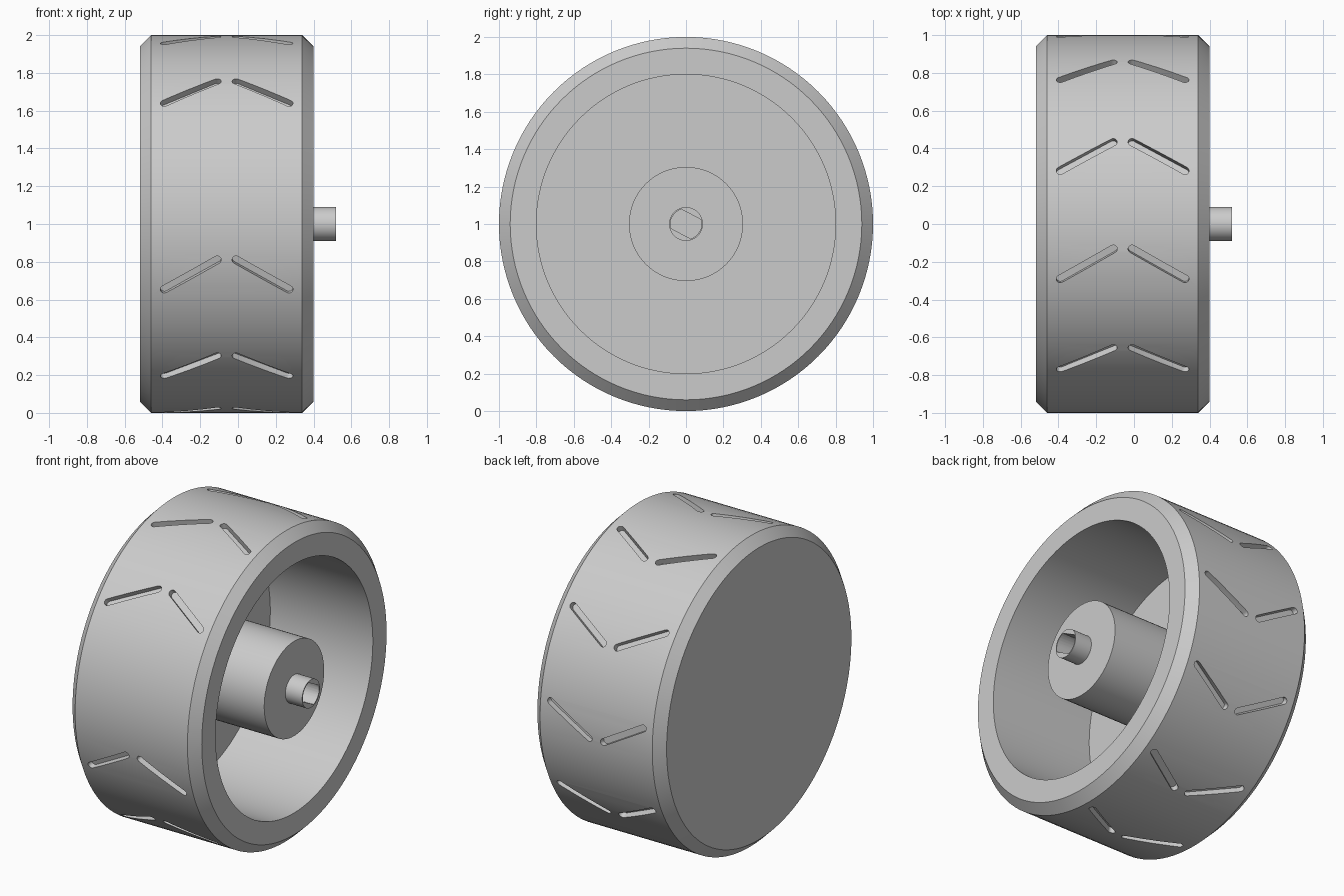
import bpy
import bmesh
import math
from mathutils import Vector

old = bpy.data.objects.get("Cube")
if old:
    bpy.data.objects.remove(old, do_unlink=True)

AXLE = Vector((0, 0, 1))
X = Vector((1, 0, 0))

grey = bpy.data.materials.new("light_grey")
grey.use_nodes = True
grey.diffuse_color = (0.6, 0.6, 0.6, 1)
grey.node_tree.nodes["Principled BSDF"].inputs["Base Color"].default_value = (0.6, 0.6, 0.6, 1)


def make_object(name, bm):
    bmesh.ops.recalc_face_normals(bm, faces=bm.faces)
    mesh = bpy.data.meshes.new(name)
    bm.to_mesh(mesh)
    bm.free()
    mesh.materials.append(grey)
    obj = bpy.data.objects.new(name, mesh)
    bpy.context.scene.collection.objects.link(obj)
    return obj


def revolve(name, profile, steps):
    """Turn (x, radius) points around the axle line."""
    bm = bmesh.new()
    verts = [bm.verts.new(AXLE + Vector((x, 0, r))) for x, r in profile]
    edges = [bm.edges.new(pair) for pair in zip(verts, verts[1:])]
    bmesh.ops.spin(bm, geom=verts + edges, cent=AXLE, axis=X,
                   angle=math.tau, steps=steps, use_merge=False)
    bmesh.ops.remove_doubles(bm, verts=bm.verts, dist=0.0001)
    return make_object(name, bm)


def two_arcs(offset, radius, half_angle, steps=8):
    """Outline of two facing arcs joined by parallel straight sides."""
    points = []
    for side in (1, -1):
        for i in range(steps + 1):
            a = half_angle * (2 * i / steps - 1)
            points.append((side * (offset + radius * math.cos(a)),
                           side * radius * math.sin(a)))
    return points


def add_prism(bm, outline, origin, u, v, depth):
    base = bm.faces.new([bm.verts.new(origin + u * a + v * b) for a, b in outline])
    made = bmesh.ops.extrude_face_region(bm, geom=[base], use_keep_orig=True)
    moved = [g for g in made["geom"] if isinstance(g, bmesh.types.BMVert)]
    bmesh.ops.translate(bm, verts=moved, vec=depth)


def cut(target, cutter):
    mod = target.modifiers.new("cut", 'BOOLEAN')
    mod.operation = 'DIFFERENCE'
    mod.solver = 'EXACT'
    mod.object = cutter
    bpy.context.view_layer.objects.active = target
    bpy.ops.object.modifier_apply(modifier=mod.name)
    bpy.data.objects.remove(cutter, do_unlink=True)


# Wheel: chamfered drum, closed on the right and hollow on the left
wheel = revolve("wheel", [(-0.52, 0), (-0.52, 0.94), (-0.46, 1), (0.34, 1), (0.40, 0.94),
                          (0.40, 0.80), (-0.33, 0.80), (-0.33, 0)], 128)

# Hub with a narrow axle stub
hub = revolve("hub", [(-0.35, 0), (-0.35, 0.305), (0.40, 0.305), (0.40, 0.09),
                      (0.52, 0.09), (0.52, 0)], 64)

# Tread: ten chevrons of paired slots, leaving one wider gap
bm = bmesh.new()
slot = two_arcs(0.162, 0.021, math.pi / 2)
slant = math.radians(30)
for i in range(10):
    a = math.radians(44.4 + i * 300 / 9)
    normal = Vector((0, -math.cos(a), math.sin(a)))
    tangent = Vector((0, math.sin(a), math.cos(a)))
    for side in (1, -1):
        along = X * (-side * math.cos(slant)) + tangent * math.sin(slant)
        centre = AXLE + normal * 0.96 + X * (side * 0.19 - 0.06)
        add_prism(bm, slot, centre, along, normal.cross(along), normal * 0.1)
cut(wheel, make_object("tread_cutter", bm))

# Shaft hole with two flat sides
bm = bmesh.new()
tilt = math.radians(-28)
across = Vector((0, math.cos(tilt), math.sin(tilt)))
hole = two_arcs(0, 0.083, math.asin(0.058 / 0.083))
add_prism(bm, hole, AXLE + X * 0.1, across, X.cross(across), X * 0.5)
cut(hub, make_object("shaft_cutter", bm))

# Smooth round surfaces, crisp edges
bpy.ops.object.select_all(action='DESELECT')
for obj in (wheel, hub):
    obj.select_set(True)
bpy.context.view_layer.objects.active = wheel
bpy.ops.object.shade_smooth_by_angle(angle=math.radians(30))
